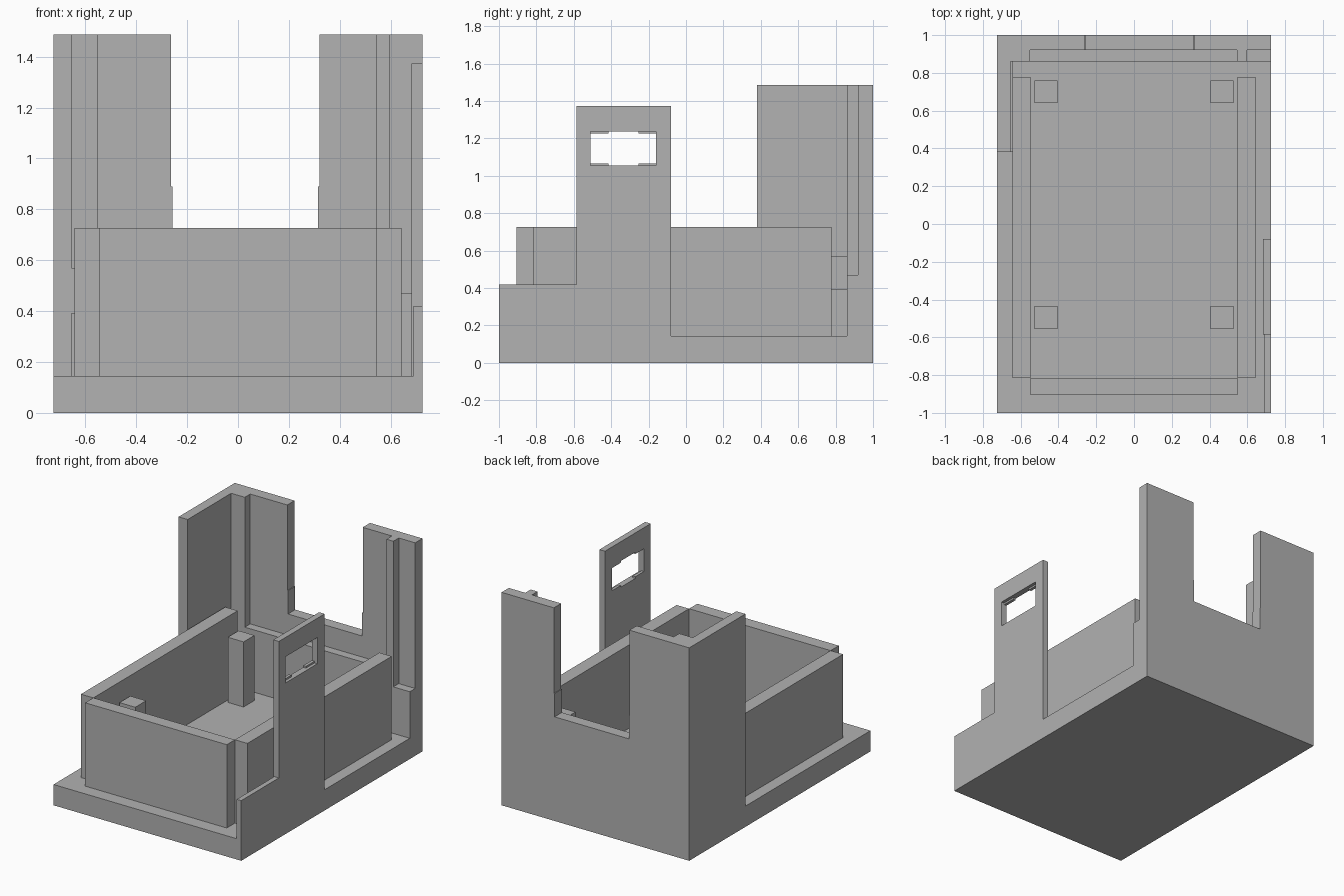
import bpy
import bmesh
from mathutils import Vector

old = bpy.data.objects.get("Cube")
if old:
    bpy.data.objects.remove(old, do_unlink=True)

grey = bpy.data.materials.new("plain grey")
grey.use_nodes = True
colour = (0.445, 0.445, 0.445, 1)
grey.diffuse_color = colour
grey.node_tree.nodes["Principled BSDF"].inputs["Base Color"].default_value = colour


def prism(name, outline, direction):
    """Extrude a closed flat outline along a direction."""
    bm = bmesh.new()
    face = bm.faces.new([bm.verts.new(p) for p in outline])
    extruded = bmesh.ops.extrude_face_region(bm, geom=[face])["geom"]
    moved = [v for v in extruded if isinstance(v, bmesh.types.BMVert)]
    bmesh.ops.translate(bm, verts=moved, vec=Vector(direction))
    bmesh.ops.recalc_face_normals(bm, faces=bm.faces)
    mesh = bpy.data.meshes.new(name)
    bm.to_mesh(mesh)
    bm.free()
    mesh.materials.append(grey)
    obj = bpy.data.objects.new(name, mesh)
    bpy.context.collection.objects.link(obj)
    return obj


def box(name, x, y, z):
    """Box from three (low, high) ranges."""
    outline = [(x[0], y[0], z[0]), (x[1], y[0], z[0]),
               (x[1], y[1], z[0]), (x[0], y[1], z[0])]
    return prism(name, outline, (0, 0, z[1] - z[0]))


W = 0.725        # half width
FLOOR = 0.145    # top of the base plate
RIM = 0.727      # top of the tray walls
TOP = 1.487      # top of the tall back walls

# Base plate
box("base_plate", (-W, W), (-1, 1), (0, FLOOR))

# Tray walls, open at the four corners
box("tray_front_wall", (-0.547, 0.547), (-0.905, -0.815), (FLOOR, RIM))
for side, s in (("right", -1), ("left", 1)):
    box(side + "_tray_wall", sorted((s * 0.547, s * 0.643)), (-0.815, 0.778), (FLOOR, RIM))
    # Support posts
    for end, y in (("front", -0.495), ("back", 0.7)):
        box(f"{end}_{side}_post", sorted((s * 0.405, s * 0.527)),
            (y - 0.06, y + 0.06), (FLOOR, 0.6))

# Back wall with a stepped notch
notch = [(-W, FLOOR), (W, FLOOR), (W, TOP), (0.32, TOP), (0.32, 0.89), (0.315, 0.89),
         (0.315, RIM), (-0.258, RIM), (-0.258, 0.89), (-0.263, 0.89), (-0.263, TOP), (-W, TOP)]
prism("back_wall", [(x, 0.92, z) for x, z in notch], (0, 0.08, 0))

# Thickening, ribs and ledges on the inside of the back wall
inner = (0.86, 0.92)
box("back_ledge", (-0.55, 0.545), inner, (FLOOR, 0.58))
box("back_left_rib", (0.545, 0.598), inner, (FLOOR, TOP))
box("back_left_ledge", (0.598, W), inner, (FLOOR, 0.47))
box("back_right_rib", (-0.655, -0.55), inner, (FLOOR, TOP))

# Tall wall at the back right corner and its low pad
box("right_corner_wall", (-W, -0.655), (0.38, 0.92), (FLOOR, TOP))
box("right_corner_pad", (-0.655, -0.643), (0.38, 0.86), (0.39, 0.57))

# Low wall ahead of the upright tab
box("left_low_wall", (0.69, W), (-1, -0.585), (FLOOR, 0.42))

# Upright tab with a window
tab_x = (0.682, W)
tab_y = (-0.585, -0.08)
window_y = (-0.51, -0.16)
window_z = (1.055, 1.238)
box("tab_lower", tab_x, tab_y, (FLOOR, window_z[0]))
box("tab_upper", tab_x, tab_y, (window_z[1], 1.373))
box("tab_front_edge", tab_x, (tab_y[0], window_y[0]), window_z)
box("tab_back_edge", tab_x, (window_y[1], tab_y[1]), window_z)

# Small lips at the window corners
for end, y in (("front", (-0.51, -0.415)), ("back", (-0.255, -0.16))):
    box(end + "_lower_lip", (0.682, 0.703), y, (window_z[0], window_z[0] + 0.012))
    box(end + "_upper_lip", (0.682, 0.703), y, (window_z[1] - 0.012, window_z[1]))
